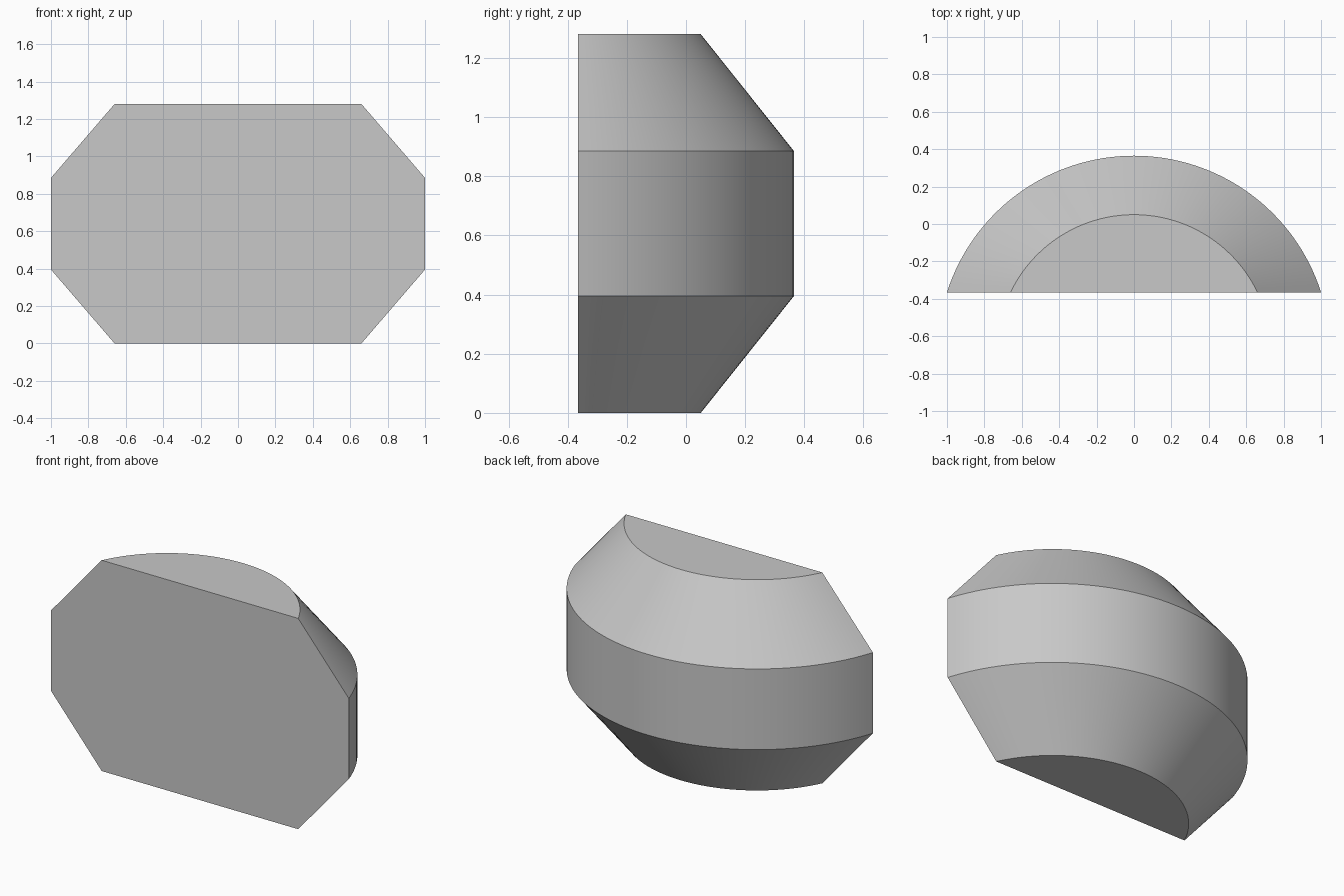
import bpy, bmesh, math

cube = bpy.data.objects.get("Cube")
if cube:
    bpy.data.objects.remove(cube, do_unlink=True)

SEGMENTS = 64
FRONT_Y = -0.365


def arc(half_width, depth, z):
    """Circular arc of points bulging to the back from the flat front."""
    radius = (half_width ** 2 + depth ** 2) / (2 * depth)
    sweep = math.atan2(half_width, radius - depth)
    centre_y = FRONT_Y + depth - radius
    angles = [sweep * (2 * i / SEGMENTS - 1) for i in range(SEGMENTS + 1)]
    return [(radius * math.sin(a), centre_y + radius * math.cos(a), z) for a in angles]


# Grey material
grey = bpy.data.materials.new("grey")
grey.use_nodes = True
colour = (0.58, 0.58, 0.58, 1)
grey.diffuse_color = colour
grey.node_tree.nodes["Principled BSDF"].inputs["Base Color"].default_value = colour

# Stacked arcs: narrow base, wide straight band, narrow top
bm = bmesh.new()
levels = [(0.66, 0.415, 0), (1, 0.73, 0.395), (1, 0.73, 0.885), (0.66, 0.415, 1.28)]
rings = [[bm.verts.new(p) for p in arc(*level)] for level in levels]

# Curved back walls
for low, high in zip(rings, rings[1:]):
    for i in range(SEGMENTS):
        bm.faces.new((low[i], low[i + 1], high[i + 1], high[i]))

# Flat base, top and octagonal front
bm.faces.new(rings[0])
bm.faces.new(rings[-1])
bm.faces.new([r[0] for r in rings] + [r[-1] for r in reversed(rings)])
bmesh.ops.recalc_face_normals(bm, faces=bm.faces)

mesh = bpy.data.meshes.new("faceted_half_drum")
bm.to_mesh(mesh)
bm.free()
mesh.materials.append(grey)
body = bpy.data.objects.new("faceted_half_drum", mesh)
bpy.context.collection.objects.link(body)

# Smooth the curved walls, keep the rims sharp
bpy.ops.object.select_all(action="DESELECT")
body.select_set(True)
bpy.context.view_layer.objects.active = body
bpy.ops.object.shade_smooth_by_angle(angle=math.radians(30))
